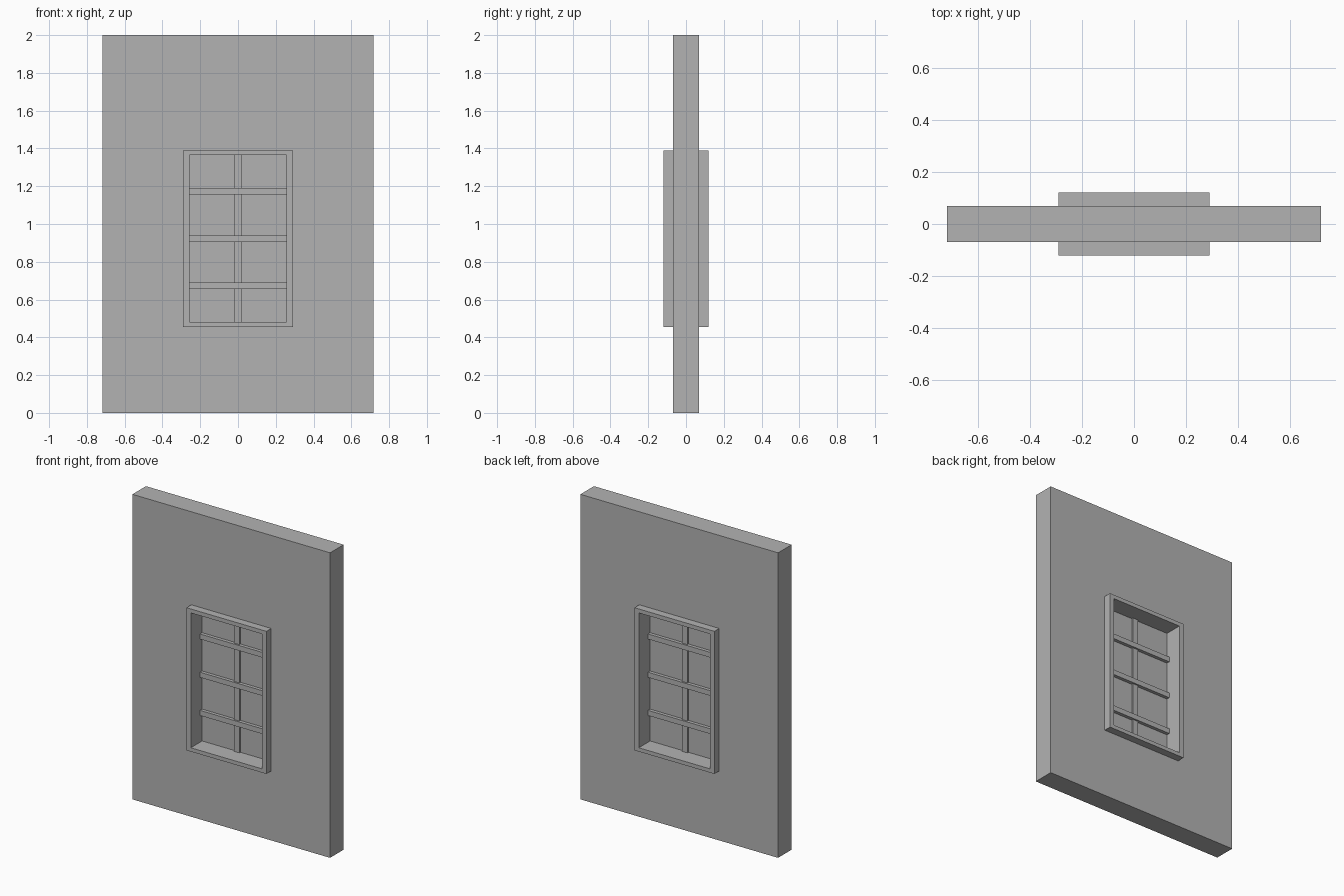
import bpy
import bmesh

cube = bpy.data.objects.get("Cube")
if cube:
    bpy.data.objects.remove(cube, do_unlink=True)

grey = bpy.data.materials.new("plain grey")
grey.use_nodes = True
colour = (0.45, 0.45, 0.45, 1)
grey.diffuse_color = colour
grey.node_tree.nodes["Principled BSDF"].inputs["Base Color"].default_value = colour


def finish(name, bm):
    bmesh.ops.recalc_face_normals(bm, faces=bm.faces)
    mesh = bpy.data.meshes.new(name)
    bm.to_mesh(mesh)
    bm.free()
    mesh.materials.append(grey)
    obj = bpy.data.objects.new(name, mesh)
    bpy.context.collection.objects.link(obj)
    return obj


def rect(half_width, bottom, top):
    return [(-half_width, bottom), (half_width, bottom),
            (half_width, top), (-half_width, top)]


def ring(name, outer, inner, half_depth):
    """Rectangular slab with a rectangular hole right through it."""
    bm = bmesh.new()
    loops = [[bm.verts.new((x, y, z)) for x, z in shape]
             for shape, y in ((outer, -half_depth), (inner, -half_depth),
                              (inner, half_depth), (outer, half_depth))]
    for i, loop in enumerate(loops):
        after = loops[(i + 1) % 4]
        for j in range(4):
            k = (j + 1) % 4
            bm.faces.new((loop[j], loop[k], after[k], after[j]))
    return finish(name, bm)


def slab(name, shape, half_depth):
    """Solid rectangular slab centred in the wall's thickness."""
    bm = bmesh.new()
    face = bm.faces.new([bm.verts.new((x, -half_depth, z)) for x, z in shape])
    grown = bmesh.ops.extrude_face_region(bm, geom=[face])["geom"]
    verts = [v for v in grown if isinstance(v, bmesh.types.BMVert)]
    bmesh.ops.translate(bm, verts=verts, vec=(0, 2 * half_depth, 0))
    return finish(name, bm)


wall_edge = rect(0.717, 0, 2)
frame_edge = rect(0.29, 0.455, 1.39)
opening = rect(0.258, 0.48, 1.364)

# Wall with the window frame standing proud on both sides
ring("wall", wall_edge, frame_edge, 0.07)
ring("window_frame", frame_edge, opening, 0.12)

# Pane and glazing bars; the crossbars are deeper than the upright
slab("window_pane", opening, 0.003)
slab("upright_bar", rect(0.019, 0.48, 1.364), 0.014)
for label, z in (("lower", 0.672), ("middle", 0.922), ("upper", 1.173)):
    slab(label + "_crossbar", rect(0.258, z - 0.017, z + 0.017), 0.025)
